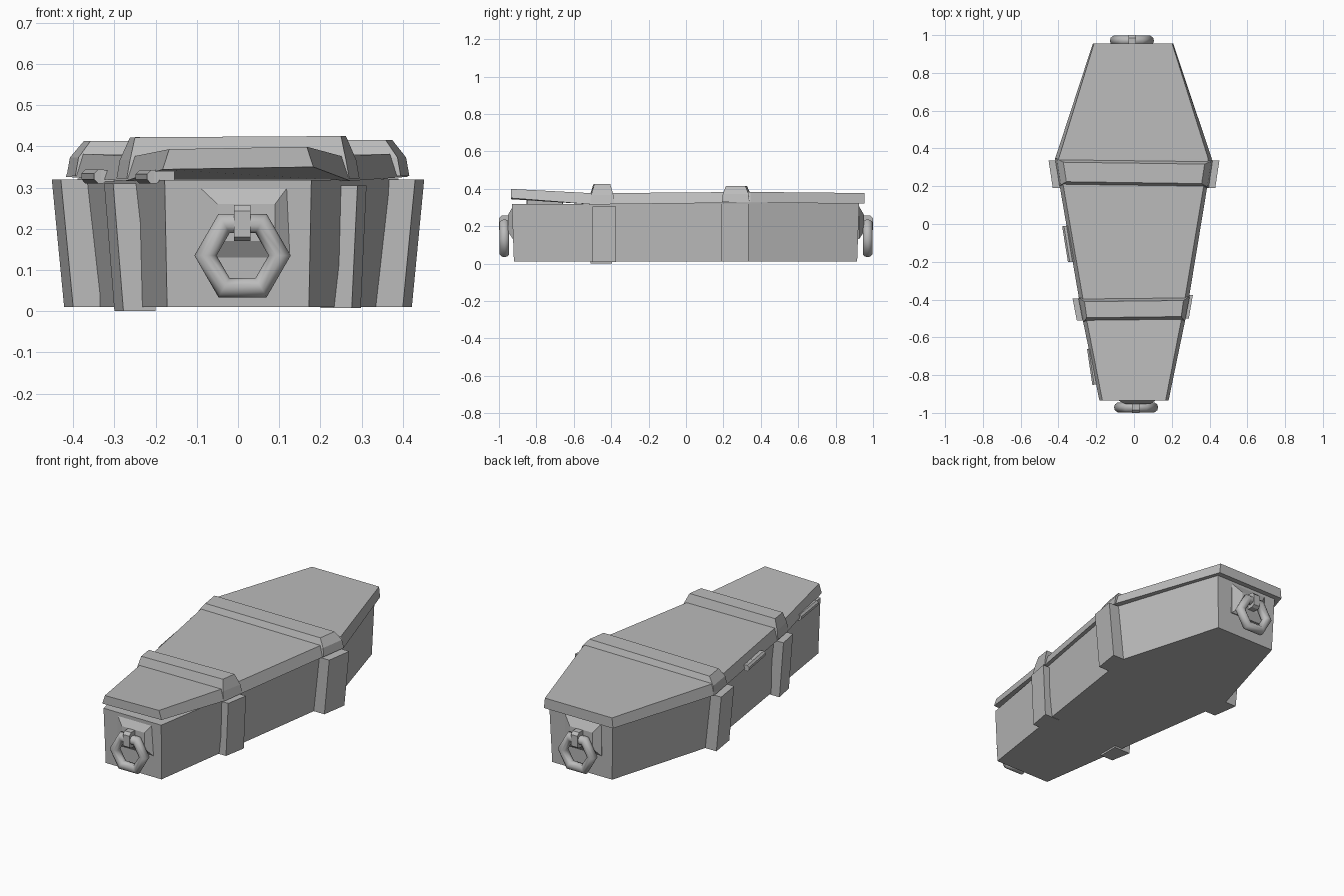
import bpy, bmesh, math
from mathutils import Vector

if "Cube" in bpy.data.objects:
    bpy.data.objects.remove(bpy.data.objects["Cube"], do_unlink=True)

# One plain grey for everything
grey = bpy.data.materials.new("stone grey")
grey.use_nodes = True
COLOUR = (0.5, 0.5, 0.5, 1)
grey.diffuse_color = COLOUR
grey.node_tree.nodes["Principled BSDF"].inputs["Base Color"].default_value = COLOUR


def loft(name, rings):
    """Solid skinned through equal rings of points, capped at both ends."""
    bm = bmesh.new()
    loops = [[bm.verts.new(p) for p in ring] for ring in rings]
    n = len(rings[0])
    for a, b in zip(loops, loops[1:]):
        for i in range(n):
            j = (i + 1) % n
            bm.faces.new((a[i], a[j], b[j], b[i]))
    bm.faces.new(loops[0])
    bm.faces.new(loops[-1])
    bmesh.ops.recalc_face_normals(bm, faces=bm.faces)
    mesh = bpy.data.meshes.new(name)
    bm.to_mesh(mesh)
    bm.free()
    mesh.materials.append(grey)
    ob = bpy.data.objects.new(name, mesh)
    bpy.context.collection.objects.link(ob)
    return ob


def section(y, wb, zb, wt, zt, tilt=0.0, shift=0.0):
    """Crosswise trapezoid: half widths and heights of its bottom and top."""
    return [(shift - wb, y, zb - tilt), (shift + wb, y, zb + tilt),
            (shift + wt, y, zt + tilt), (shift - wt, y, zt - tilt)]


# Body: tapered six-sided box, flaring slightly toward the top
body = loft("body", [section(-0.92, 0.172, 0.01, 0.178, 0.318),
                     section(0.33, 0.355, 0.01, 0.39, 0.322),
                     section(0.915, 0.185, 0.01, 0.195, 0.322)])
for v in body.data.vertices:
    if abs(v.co.y) > 0.9 and v.co.z > 0.2:
        v.co.y *= 1.012

# Lid: bevelled sides, foot end sprung open a little
loft("lid", [section(-0.935, 0.183, 0.347, 0.167, 0.396, 0.003),
             section(-0.5, 0.273, 0.316, 0.252, 0.376),
             section(0.345, 0.415, 0.326, 0.396, 0.383, 0, -0.003),
             section(0.955, 0.213, 0.32, 0.207, 0.377, 0, -0.005)])


# Raised bands across the lid, slightly askew
def lid_band(name, y0, y1, w0, w1, top0, top1, zb, zt, skew):
    def rect(ya, yb, wa, wb, z, raise_by=0):
        return [(-wa, ya + skew, z), (wa, ya - skew, z + raise_by),
                (wb, yb - skew, z + raise_by), (-wb, yb + skew, z)]
    loft(name, [rect(y0, y1, w0, w1, zb),
                rect(y0 + 0.005, y1 - 0.005, w0 - 0.008, w1 - 0.008, zb + 0.045),
                rect(y0 + 0.022, y1 - 0.022, top0, top1, zt, 0.003)])


lid_band("shoulder_lid_band", 0.197, 0.344, 0.395, 0.416, 0.358, 0.374, 0.328, 0.413, 0.005)
lid_band("foot_lid_band", -0.515, -0.386, 0.27, 0.295, 0.25, 0.262, 0.322, 0.422, -0.003)


# Upright braces on both sides of the body
def brace(name, side, y0, y1, inner, bottom, top, z0, z1):
    def rect(outer, z):
        dx = 0.022
        return [(side * inner, y0, z), (side * (outer - dx), y0, z),
                (side * outer, y1, z), (side * inner, y1, z)]
    loft(name, [rect(bottom, z0), rect(top, z1)])


for side, label in ((1, "left"), (-1, "right")):
    brace(label + "_shoulder_brace", side, 0.19, 0.335, 0.3, 0.422, 0.452, 0.01, 0.32)
    if side > 0:
        brace("left_foot_brace", 1, -0.5, -0.375, 0.2, 0.298, 0.312, 0.008, 0.305)
    else:
        brace("right_foot_brace", -1, -0.51, -0.395, 0.2, 0.3, 0.325, 0.0, 0.31)


# Hinges: faceted pins with a leaf, along the right side
def hinge(name, start, end):
    a, b = Vector(start), Vector(end)
    along = (b - a).normalized()
    out = Vector((0, 0, 1)).cross(along)
    rings = [[p + 0.018 * (math.cos(t) * out + math.sin(t) * Vector((0, 0, 1)))
              for t in [math.pi * (k + 0.5) / 4 for k in range(8)]] for p in (a, b)]
    loft(name + "_pin", rings)
    loft(name + "_leaf", [[p + x * Vector((1, 0, 0)) + z * Vector((0, 0, 1))
                           for x, z in ((0, -0.012), (0.05, -0.012), (0.05, 0.014), (0, 0.014))]
                          for p in (a, b)])


hinge("upper_hinge", (-0.364, -0.01, 0.327), (-0.333, -0.2, 0.327))
hinge("lower_hinge", (-0.232, -0.66, 0.326), (-0.204, -0.85, 0.326))


# Ring handles: back plate, hanger and hexagonal ring at each end
def handle(label, s):
    def plate(y, x0, x1, z0, z1):
        return [(-s * x, s * y, z) for x, z in ((x0, z0), (x1, z0), (x1, z1), (x0, z1))]
    loft(label + "_handle_plate", [plate(0.91, -0.1, 0.125, 0.13, 0.307),
                                   plate(0.925, -0.1, 0.125, 0.13, 0.307),
                                   plate(0.952, -0.05, 0.09, 0.17, 0.26)])
    loft(label + "_handle_hanger", [plate(0.945, -0.01, 0.03, 0.17, 0.258),
                                    plate(0.985, -0.01, 0.03, 0.17, 0.258),
                                    plate(1.0, -0.01, 0.03, 0.18, 0.243)])
    bpy.ops.mesh.primitive_torus_add(major_segments=6, minor_segments=10,
                                     major_radius=0.09, minor_radius=0.027,
                                     location=(-s * 0.011, s * 0.971, 0.135),
                                     rotation=(math.pi / 2, 0, 0))
    ring = bpy.context.object
    ring.name = label + "_handle_ring"
    ring.data.materials.append(grey)
    bpy.ops.object.shade_smooth_by_angle(angle=math.radians(70))


handle("front", -1)
handle("back", 1)
